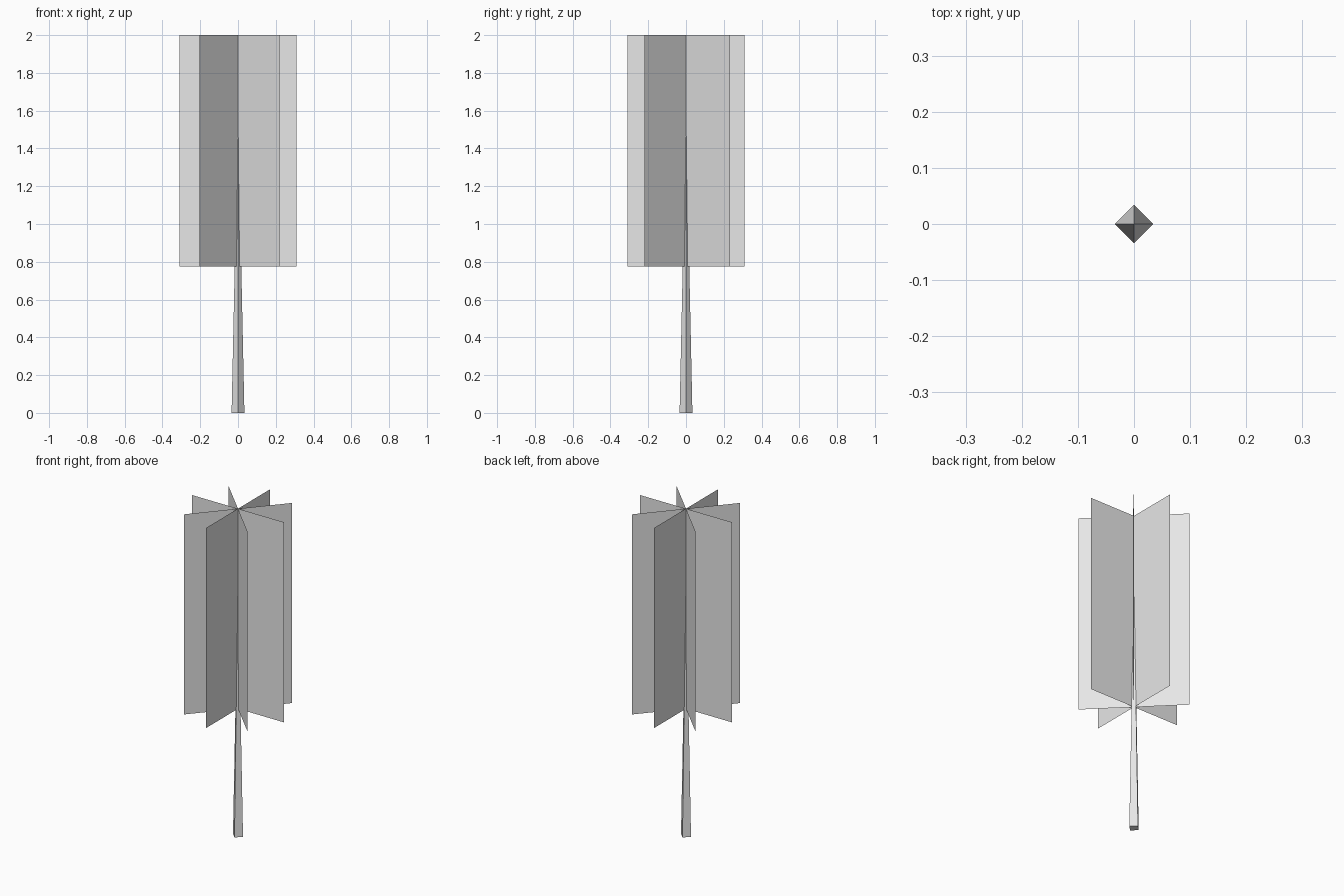
import bpy, bmesh, math

if "Cube" in bpy.data.objects:
    bpy.data.objects.remove(bpy.data.objects["Cube"], do_unlink=True)

grey = bpy.data.materials.new("light_grey")
grey.use_nodes = True
grey.diffuse_color = (0.8, 0.8, 0.8, 1)
grey.node_tree.nodes["Principled BSDF"].inputs["Base Color"].default_value = (0.8, 0.8, 0.8, 1)

RADIUS, BOTTOM, TOP = 0.31, 0.775, 2.0


def add_object(name, bm):
    mesh = bpy.data.meshes.new(name)
    bm.to_mesh(mesh)
    bm.free()
    mesh.materials.append(grey)
    obj = bpy.data.objects.new(name, mesh)
    bpy.context.collection.objects.link(obj)
    return obj


# Trunk: a four-sided spike with its corners on the axes
bm = bmesh.new()
spike = bmesh.ops.create_cone(bm, cap_ends=True, segments=4, radius1=0.034,
                              radius2=0, depth=1.58)
bmesh.ops.translate(bm, verts=spike["verts"], vec=(0, 0, 0.79))
add_object("trunk", bm)

# Foliage: upright cards crossing on the trunk axis
for i, degrees in enumerate((0, 49, 90, 135)):
    a = math.radians(degrees)
    x, y = RADIUS * math.cos(a), RADIUS * math.sin(a)
    bm = bmesh.new()
    corners = ((-x, -y, BOTTOM), (x, y, BOTTOM), (x, y, TOP), (-x, -y, TOP))
    bm.faces.new([bm.verts.new(c) for c in corners])
    add_object(f"foliage_card_{i + 1}", bm)
